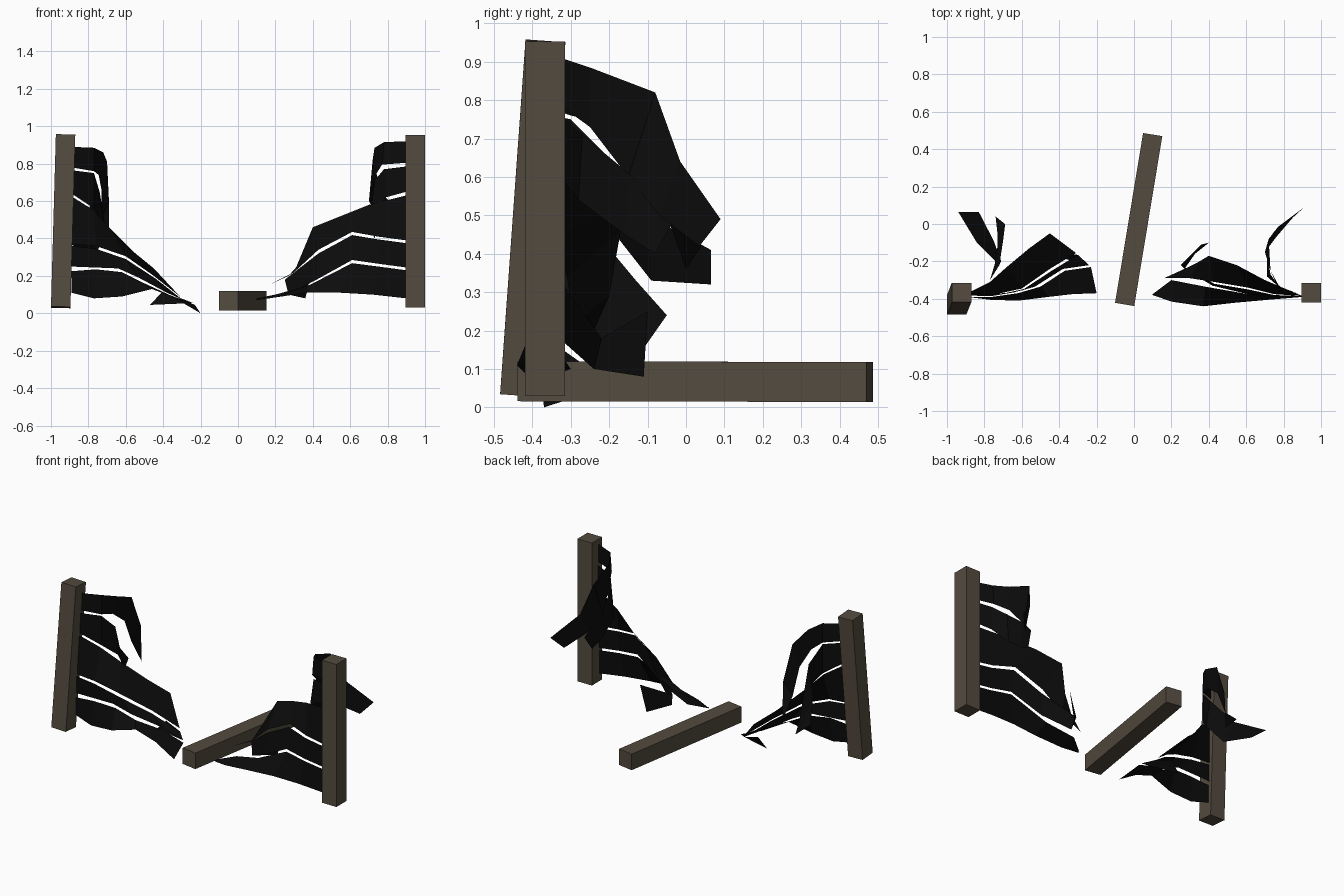
import bpy, bmesh
from mathutils import Vector


def material(name, rgb):
    m = bpy.data.materials.new(name)
    m.diffuse_color = (*rgb, 1)
    return m


WOOD = material("weathered wood", (0.088, 0.070, 0.050))
CLOTH = material("black cloth", (0.0035, 0.0035, 0.0035))


def finish(name, bm, mat):
    me = bpy.data.meshes.new(name)
    bm.to_mesh(me)
    bm.free()
    me.materials.append(mat)
    ob = bpy.data.objects.new(name, me)
    bpy.context.collection.objects.link(ob)


def timber(name, a, b, ref, size=0.104):
    """Square timber from end centre a to end centre b."""
    a, b = Vector(a), Vector(b)
    d = (b - a).normalized()
    u = d.cross(Vector(ref)).normalized()
    v = d.cross(u)
    h = size / 2
    bm = bmesh.new()
    for c in (a, b):
        for i, j in ((-1, -1), (1, -1), (1, 1), (-1, 1)):
            bm.verts.new(c + u * h * i + v * h * j)
    vs = list(bm.verts)
    bm.faces.new(vs[:4])
    bm.faces.new(vs[4:])
    for i in range(4):
        k = (i + 1) % 4
        bm.faces.new((vs[i], vs[k], vs[4 + k], vs[4 + i]))
    bmesh.ops.recalc_face_normals(bm, faces=bm.faces)
    finish(name, bm, mat=WOOD)


def strip(name, upper, lower):
    """Torn cloth ribbon between its upper and lower edge."""
    bm = bmesh.new()
    rows = [(bm.verts.new(p), bm.verts.new(q)) for p, q in zip(upper, lower)]
    for (a, b), (c, d) in zip(rows, rows[1:]):
        bm.faces.new((a, b, d, c))
    bmesh.ops.recalc_face_normals(bm, faces=bm.faces)
    finish(name, bm, CLOTH)


# Leaning left post, upright right post, fallen post
timber("left_post", (-0.948, -0.432, 0.032), (-0.922, -0.366, 0.953), (0, 1, 0))
timber("right_post", (0.947, -0.367, 0.03), (0.947, -0.367, 0.953), (0, 1, 0))
timber("fallen_post", (-0.05, -0.43, 0.068), (0.1, 0.478, 0.066), (0, 0, 1))

# Left cloth, top to bottom
strip("left_strip_1",
      [(-.89, -.36, .89), (-.77, -.30, .885), (-.72, -.22, .86), (-.70, -.09, .81), (-.69, -.01, .6), (-.69, 0, .36)],
      [(-.89, -.36, .78), (-.77, -.30, .76), (-.745, -.22, .74), (-.73, -.12, .66), (-.73, -.05, .5), (-.74, .04, .42)])
strip("left_strip_2",
      [(-.89, -.37, .765), (-.77, -.30, .75), (-.74, -.2, .65), (-.84, -.1, .5), (-.94, .065, .41)],
      [(-.89, -.37, .64), (-.77, -.30, .56), (-.71, -.2, .47), (-.75, -.09, .33), (-.83, .065, .32)])
strip("left_strip_3",
      [(-.89, -.37, .625), (-.77, -.31, .55), (-.68, -.23, .45), (-.56, -.13, .33), (-.45, -.05, .24)],
      [(-.89, -.38, .37), (-.76, -.38, .36), (-.6, -.345, .305), (-.45, -.24, .2), (-.31, -.155, .09)])
strip("left_strip_4",
      [(-.89, -.385, .36), (-.76, -.385, .345), (-.6, -.355, .29), (-.44, -.25, .185), (-.30, -.165, .075), (-.41, -.15, .11)],
      [(-.89, -.385, .25), (-.64, -.365, .24), (-.53, -.335, .19), (-.38, -.24, .11), (-.24, -.22, .055), (-.47, -.16, .045)])
strip("left_strip_5",
      [(-.89, -.39, .225), (-.76, -.39, .235), (-.62, -.37, .22), (-.5, -.335, .16), (-.37, -.25, .1), (-.23, -.23, .045)],
      [(-.89, -.39, .11), (-.77, -.405, .08), (-.62, -.41, .09), (-.46, -.39, .13), (-.33, -.375, .08), (-.2, -.37, 0)])

# Right cloth, top to bottom
strip("right_strip_1",
      [(.9, -.385, .92), (.78, -.34, .915), (.73, -.25, .885), (.72, -.08, .82), (.77, -.015, .64), (.91, .09, .49)],
      [(.9, -.385, .805), (.77, -.34, .795), (.73, -.25, .73), (.70, -.15, .6), (.76, -.07, .5), (.85, .035, .42)])
strip("right_strip_2",
      [(.9, -.38, .785), (.78, -.34, .77), (.73, -.27, .71), (.71, -.15, .61), (.75, -.03, .49)],
      [(.9, -.38, .65), (.79, -.34, .62), (.71, -.28, .54), (.71, -.16, .45), (.73, -.08, .4)])
strip("right_strip_3",
      [(.9, -.385, .63), (.7, -.3, .58), (.55, -.22, .52), (.4, -.17, .46), (.35, -.2, .29), (.27, -.24, .2)],
      [(.9, -.385, .39), (.75, -.375, .41), (.61, -.34, .435), (.43, -.31, .34), (.3, -.29, .22), (.16, -.29, .15)])
strip("right_strip_4",
      [(.9, -.385, .375), (.75, -.38, .395), (.61, -.35, .418), (.43, -.32, .32), (.25, -.22, .18), (.4, -.1, .25)],
      [(.9, -.39, .245), (.75, -.39, .265), (.61, -.375, .285), (.42, -.33, .18), (.27, -.24, .1), (.36, -.11, .08)])
strip("right_strip_5",
      [(.9, -.39, .23), (.75, -.39, .25), (.61, -.375, .268), (.38, -.335, .15), (.2, -.3, .1), (.1, -.375, .08)],
      [(.9, -.39, .08), (.72, -.405, .1), (.55, -.42, .11), (.37, -.44, .11), (.2, -.415, .085), (.1, -.38, .07)])
